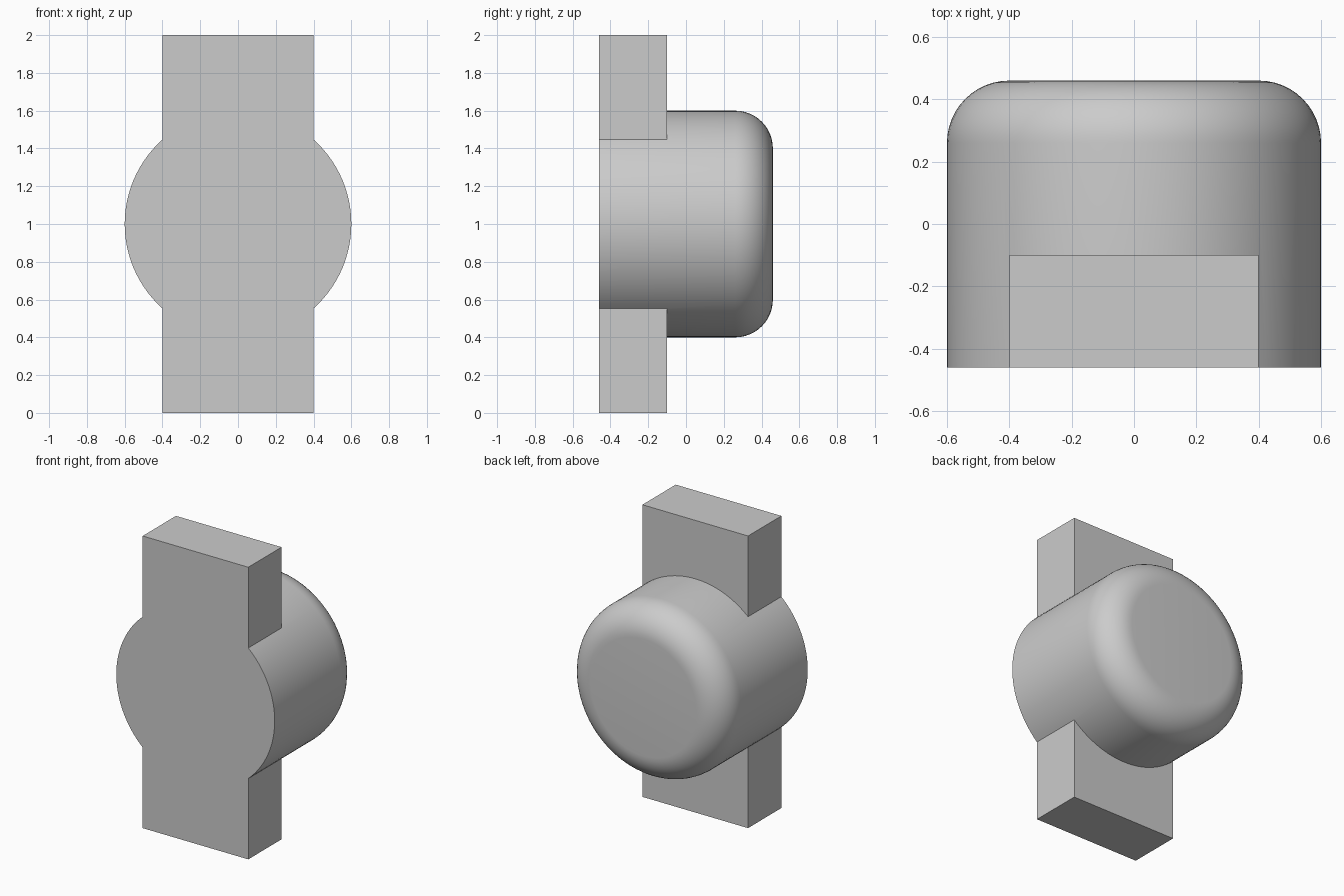
import bpy, bmesh, math
from mathutils import Matrix

cube = bpy.data.objects.get("Cube")
if cube:
    bpy.data.objects.remove(cube, do_unlink=True)

RADIUS, DEPTH, FILLET = 0.6, 0.92, 0.2
BAR_WIDTH, BAR_DEPTH, BAR_HEIGHT = 0.8, 0.36, 2.0
FRONT, MIDDLE = -DEPTH / 2, BAR_HEIGHT / 2

grey = bpy.data.materials.new("plain grey")
grey.use_nodes = True
colour = (0.6, 0.6, 0.6, 1)
grey.diffuse_color = colour
grey.node_tree.nodes["Principled BSDF"].inputs["Base Color"].default_value = colour


def add_part(name, bm):
    mesh = bpy.data.meshes.new(name)
    bm.to_mesh(mesh)
    bm.free()
    mesh.materials.append(grey)
    part = bpy.data.objects.new(name, mesh)
    bpy.context.collection.objects.link(part)
    return part


# Round knob lying along y, with its back rim rounded over
bm = bmesh.new()
bmesh.ops.create_cone(bm, cap_ends=True, segments=96, radius1=RADIUS,
                      radius2=RADIUS, depth=DEPTH)
bmesh.ops.rotate(bm, verts=bm.verts, matrix=Matrix.Rotation(-math.pi / 2, 3, "X"))
rim = [e for e in bm.edges if all(v.co.y > DEPTH / 2 - 0.01 for v in e.verts)]
bmesh.ops.bevel(bm, geom=rim, offset=FILLET, segments=12, profile=0.5, affect="EDGES")
bmesh.ops.translate(bm, verts=bm.verts, vec=(0, 0, MIDDLE))
knob = add_part("knob_with_bar", bm)

# Upright bar, flush with the front of the knob
bm = bmesh.new()
bmesh.ops.create_cube(bm, size=1)
bmesh.ops.scale(bm, verts=bm.verts, vec=(BAR_WIDTH, BAR_DEPTH, BAR_HEIGHT))
bmesh.ops.translate(bm, verts=bm.verts, vec=(0, FRONT + BAR_DEPTH / 2, MIDDLE))
bar = add_part("bar", bm)
bar.hide_render = True

# Join both into one solid
union = knob.modifiers.new("join_bar", "BOOLEAN")
union.operation = "UNION"
union.solver = "EXACT"
union.object = bar
bpy.ops.object.select_all(action="DESELECT")
knob.select_set(True)
bpy.context.view_layer.objects.active = knob
bpy.ops.object.modifier_apply(modifier=union.name)
bpy.data.objects.remove(bar, do_unlink=True)
bpy.ops.object.shade_smooth_by_angle(angle=math.radians(30))
